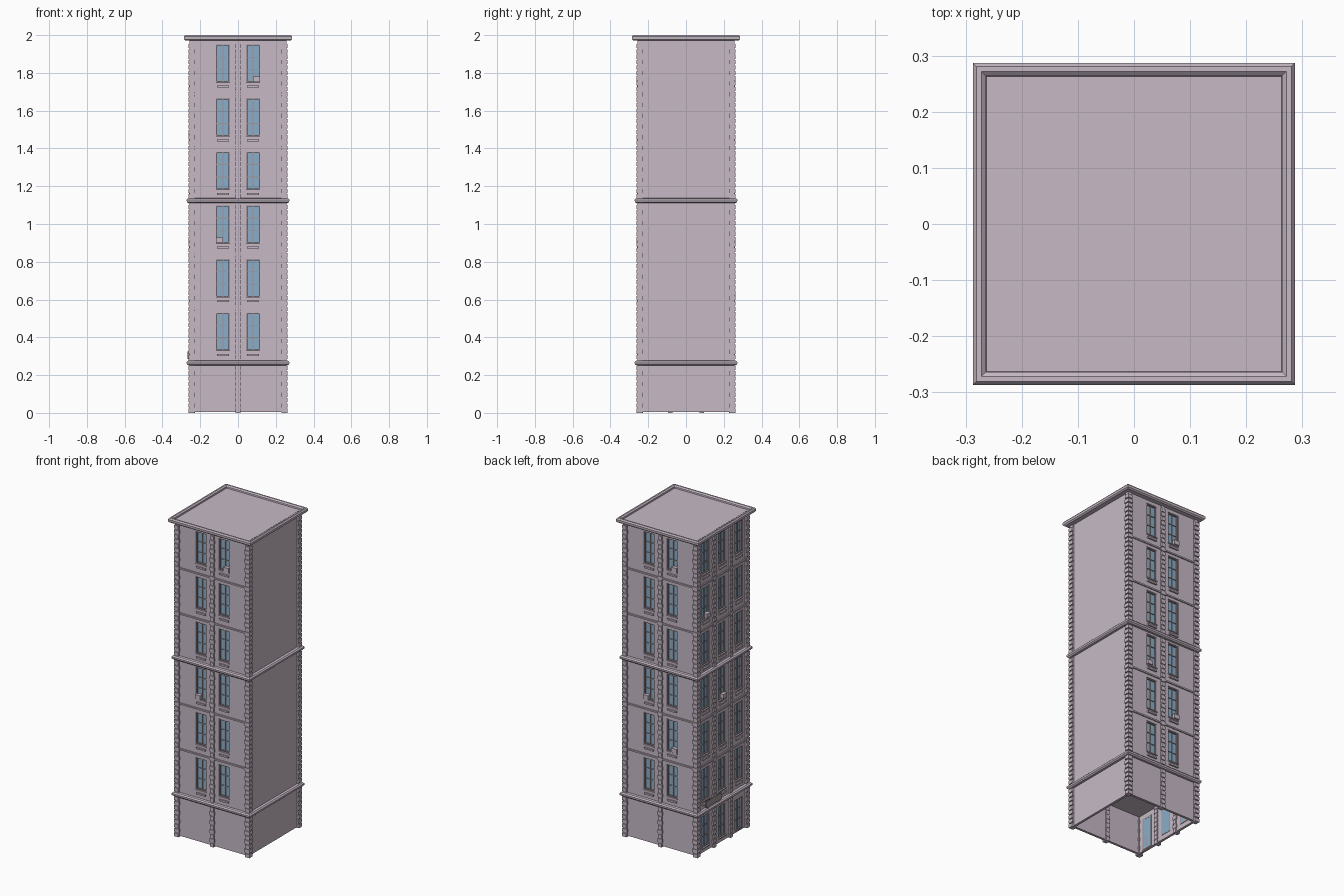
import bpy, bmesh
from math import pi
from mathutils import Matrix, Vector

if "Cube" in bpy.data.objects:
    bpy.data.objects.remove(bpy.data.objects["Cube"])


def material(name, rgb):
    m = bpy.data.materials.new(name)
    m.diffuse_color = (*rgb, 1)
    m.use_nodes = True
    m.node_tree.nodes["Principled BSDF"].inputs["Base Color"].default_value = m.diffuse_color
    return m


STONE = material("mauve_stone", (0.57, 0.49, 0.565))
FRAME = material("frame_paint", (0.36, 0.30, 0.32))
GLASS = material("blue_glass", (0.26, 0.42, 0.58))

# Each face: local u runs along the wall, d is distance out from the centre
FRONT, BACK, LEFT = (Matrix.Rotation(a, 4, 'Z') for a in (0, pi, -pi / 2))
WALL, OUT = 0.25, 0.26


class Part:
    """Collects boxes and swept rings into one mesh object."""

    def __init__(self, name, mat=STONE):
        self.name, self.mat, self.bm = name, mat, bmesh.new()

    def box(self, u0, u1, d0, d1, z0, z1, face=FRONT):
        centre = Vector(((u0 + u1) / 2, -(d0 + d1) / 2, (z0 + z1) / 2))
        size = Matrix.Diagonal((u1 - u0, d1 - d0, z1 - z0, 1))
        bmesh.ops.create_cube(self.bm, size=1, matrix=face @ Matrix.Translation(centre) @ size)

    def square_ring(self, profile):
        rows = [[self.bm.verts.new((sx * r, sy * r, z)) for r, z in profile]
                for sx, sy in ((-1, -1), (1, -1), (1, 1), (-1, 1))]
        n = len(profile)
        for i in range(4):
            a, b = rows[i], rows[(i + 1) % 4]
            for j in range(n):
                k = (j + 1) % n
                self.bm.faces.new((a[j], b[j], b[k], a[k]))

    def finish(self):
        bmesh.ops.recalc_face_normals(self.bm, faces=self.bm.faces)
        me = bpy.data.meshes.new(self.name)
        self.bm.to_mesh(me)
        self.bm.free()
        me.materials.append(self.mat)
        ob = bpy.data.objects.new(self.name, me)
        bpy.context.collection.objects.link(ob)
        return ob


# Window layout: (face, u centre, bottom z)
FLOORS = [0.33 + 0.284 * i for i in range(6)]
upper = [(f, u, z) for f, us in ((FRONT, (-0.08, 0.08)), (BACK, (-0.08, 0.08)),
                                 (LEFT, (-0.165, 0, 0.165))) for u in us for z in FLOORS]
ground = [(LEFT, u, 0.035) for u in (-0.165, 0)]
door = (LEFT, 0.165, 0.012)
W, H = 0.037, 0.2

recess = Part("window_recess_cutter")
glass = Part("window_glass", GLASS)
frames = Part("window_frames", FRAME)
sills = Part("window_sills")

for face, u, z in upper + ground + [door]:
    recess.box(u - W, u + W, 0.233, 0.3, z, z + H, face)
    glass.box(u - W, u + W, 0.234, 0.238, z, z + H, face)
    for s in (-1, 1):
        e = u + s * (W - 0.003)
        frames.box(e - 0.003, e + 0.003, 0.233, 0.247, z, z + H, face)
    for zz in (z, z + H - 0.006):
        frames.box(u - W, u + W, 0.233, 0.247, zz, zz + 0.006, face)
    # glazing bars
    frames.box(u - 0.002, u + 0.002, 0.234, 0.243, z, z + H, face)
    for t in (1 / 3, 2 / 3):
        frames.box(u - W, u + W, 0.234, 0.243, z + H * t - 0.002, z + H * t + 0.002, face)

for face, u, z in upper + ground:
    sills.box(u - W, u + W, 0.24, 0.256, z - 0.006, z, face)
for face, u, z in upper:
    sills.box(u - 0.032, u + 0.032, 0.245, 0.259, z - 0.028, z - 0.018, face)

# Main body with open, hollow ground floor
body = Part("tower_body")
body.box(-WALL, WALL, -WALL, WALL, 0.006, 1.985)
body = body.finish()
cavity = Part("ground_floor_cutter")
cavity.box(-0.235, 0.235, -0.235, 0.235, -0.1, 0.243)
for cutter in (cavity.finish(), recess.finish()):
    cutter.hide_render = True
    cutter.hide_set(True)
    mod = body.modifiers.new("cut", 'BOOLEAN')
    mod.operation, mod.solver, mod.object = 'DIFFERENCE', 'EXACT', cutter
dg = bpy.context.evaluated_depsgraph_get()
baked = bpy.data.meshes.new_from_object(body.evaluated_get(dg))
body.modifiers.clear()
body.data = baked
for name in ("window_recess_cutter", "ground_floor_cutter"):
    bpy.data.objects.remove(bpy.data.objects[name])

# Corner quoins and pilasters made of stacked blocks
quoins = Part("corner_quoins")
pilasters = Part("pilasters")
PITCH, TOP = 0.0284, 1.975
PILASTERS = ((FRONT, 0), (BACK, 0), (LEFT, -0.083), (LEFT, 0.083))
for sx in (-1, 1):
    for sy in (-1, 1):
        a, b = sorted((sx * 0.23, sx * 0.256))
        c, d = sorted((sy * 0.23, sy * 0.256))
        quoins.box(a, b, c, d, 0, TOP)
        for i in range(int(TOP / PITCH)):
            w = 0.228 if i % 2 else 0.232
            a, b = sorted((sx * w, sx * 0.262))
            c, d = sorted((sy * w, sy * 0.262))
            z = i * PITCH
            quoins.box(a, b, c, d, z, z + 0.022)
for face, u in PILASTERS:
    pilasters.box(u - 0.011, u + 0.011, 0.23, 0.255, 0, TOP, face)
    for i in range(int(TOP / PITCH)):
        w = 0.0145 if i % 2 else 0.0125
        z = i * PITCH
        pilasters.box(u - w, u + w, 0.228, OUT, z, z + 0.022, face)

# Thin string courses between floors on the windowed sides
courses = Part("string_courses")
for face in (FRONT, BACK, LEFT):
    for z in (0.548, 0.834, 1.399, 1.683):
        courses.box(-0.232, 0.232, 0.245, 0.257, z, z + 0.009, face)

# Moulded belts and roof cornice
belts = Part("belt_courses")
for z in (0.252, 1.11):
    belts.square_ring([(0.245, z), (0.263, z), (0.271, z + 0.007), (0.272, z + 0.018),
                       (0.265, z + 0.025), (0.245, z + 0.027)])
cornice = Part("roof_cornice")
cornice.square_ring([(0.245, 1.971), (0.278, 1.971), (0.286, 1.978), (0.287, 1.992),
                     (0.281, 2.0), (0.272, 2.0), (0.264, 1.993), (0.263, 1.984), (0.245, 1.984)])

# Window air conditioners: (face, u centre, floor index)
coolers = Part("air_conditioners")
for face, u, i in ((FRONT, 0.098, 5), (FRONT, -0.098, 2), (BACK, 0.098, 5), (BACK, -0.098, 2),
                   (BACK, 0.098, 1), (LEFT, -0.147, 4), (LEFT, 0.018, 2)):
    z = FLOORS[i] + 0.003
    coolers.box(u - 0.018, u + 0.018, 0.236, 0.261, z, z + 0.027, face)

# Blank sign board standing on the lower belt
sign = Part("blank_sign", FRAME)
sign.box(-0.18, -0.03, 0.262, 0.267, 0.285, 0.325, LEFT)
for u in (-0.16, -0.05):
    sign.box(u - 0.004, u + 0.004, 0.262, 0.266, 0.27, 0.29, LEFT)

for part in (glass, frames, sills, quoins, pilasters, courses, belts, cornice, coolers, sign):
    part.finish()
